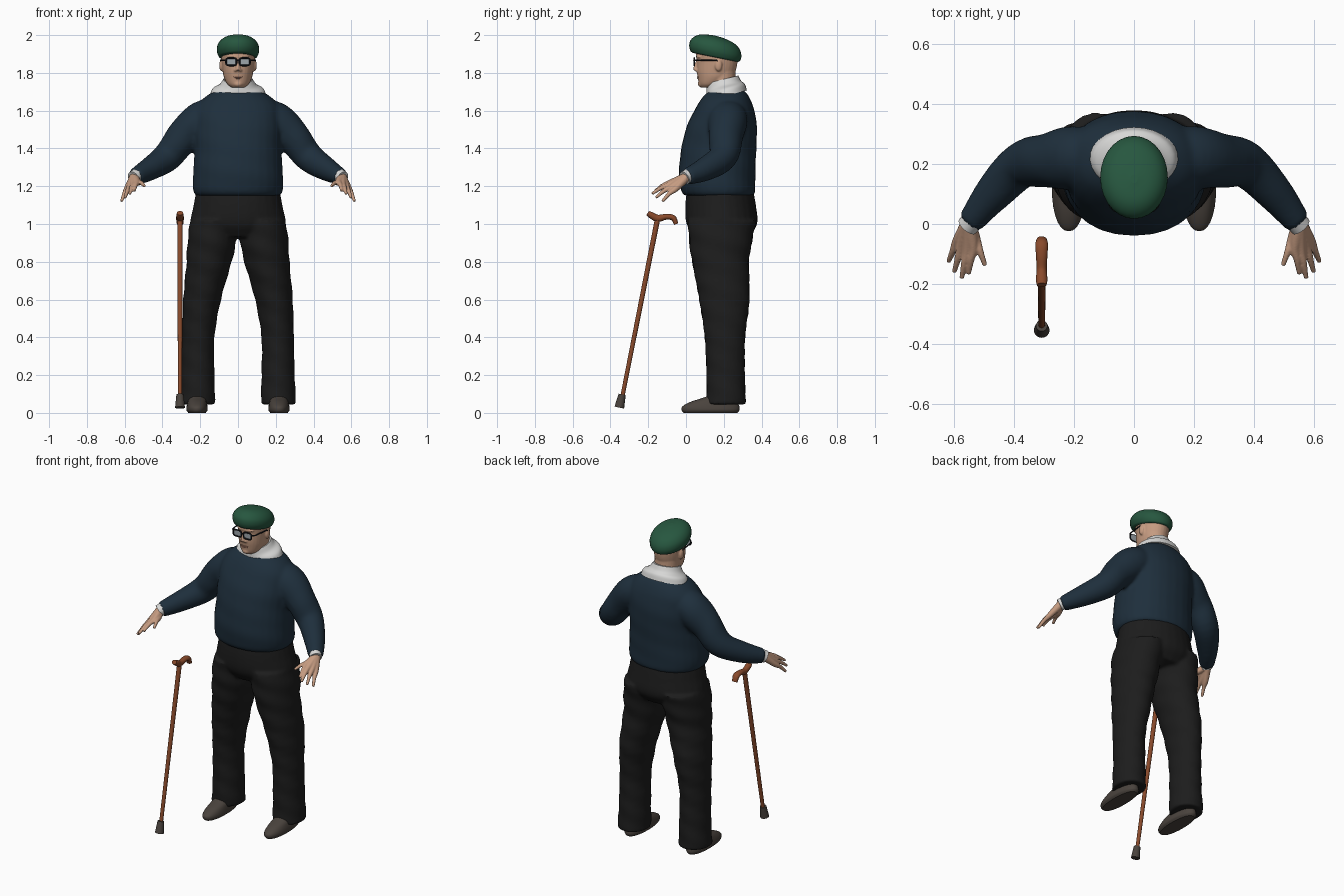
import bpy, bmesh, math
from mathutils import Vector

cube = bpy.data.objects.get("Cube")
if cube:
    bpy.data.objects.remove(cube, do_unlink=True)


def material(name, *rgb):
    m = bpy.data.materials.new(name)
    m.use_nodes = True
    m.diffuse_color = (*rgb, 1)
    bsdf = next(n for n in m.node_tree.nodes if n.type == "BSDF_PRINCIPLED")
    bsdf.inputs["Base Color"].default_value = (*rgb, 1)
    return m


skin = material("skin", .56, .33, .22)
lip = material("lip", .42, .2, .14)
linen = material("white_linen", .68, .68, .67)
navy = material("navy_wool", .013, .028, .045)
charcoal = material("charcoal_cloth", .012, .012, .012)
leather = material("grey_brown_leather", .068, .056, .047)
wood = material("red_brown_wood", .25, .068, .024)
green = material("green_felt", .02, .095, .05)
black = material("black_frame", .008, .009, .012)
glass = material("grey_lens", .34, .38, .41)


def smooth_path(rows, steps):
    """Catmull-Rom interpolation of whole rows (position and radii)."""
    rows = [Vector(r) for r in rows]
    out = []
    for i in range(len(rows) - 1):
        p, q = rows[i], rows[i + 1]
        m = (q - rows[i - 1]) / 2 if i else q - p
        n = (rows[i + 2] - p) / 2 if i + 2 < len(rows) else q - p
        for k in range(steps):
            t = k / steps
            s = t * t * (3 - 2 * t)
            out.append(p * (1 - s) + q * s + m * t * (1 - t) ** 2 - n * t * t * (1 - t))
    return out + [rows[-1]]


def rounded(angle, power):
    c, s = math.cos(angle), math.sin(angle)
    return (math.copysign(abs(c) ** power, c), math.copysign(abs(s) ** power, s))


def tube(bm, rows, flat=False, power=1, tilt=0, fold=0, steps=5, sides=28):
    """Loft of rings (x, y, z, radius, radius), level or square to the path."""
    path = smooth_path(rows, steps)
    span = Vector(path[-1][:3]) - Vector(path[0][:3])
    axis = min(range(3), key=lambda i: abs(span[i]))
    ref = Vector([float(i == axis) for i in range(3)])
    rings = []
    for i, row in enumerate(path):
        centre, a, b = Vector(row[:3]), row[3], row[4]
        if flat:
            u, v = Vector((1, 0, 0)), Vector((0, 1, tilt))
        else:
            ahead, behind = path[min(i + 1, len(path) - 1)], path[max(i - 1, 0)]
            t = (Vector(ahead[:3]) - Vector(behind[:3])).normalized()
            u = (ref - t * ref.dot(t)).normalized()
            v = t.cross(u)
        ring = []
        for k in range(sides):
            angle = math.tau * k / sides
            c, s = rounded(angle, power)
            g = 1 + fold * math.sin(48 * centre.z + 2 * angle + centre.x * 9)
            ring.append(bm.verts.new(centre + u * (a * c * g) + v * (b * s * g)))
        rings.append(ring)
    for lo, hi in zip(rings, rings[1:]):
        for k in range(sides):
            j = (k + 1) % sides
            bm.faces.new((lo[k], lo[j], hi[j], hi[k]))
    bm.faces.new(rings[0])
    bm.faces.new(rings[-1])


def part(name, mat, tubes, voxel=0, relax=4):
    """One object from several lofts, optionally fused into one skin."""
    bm = bmesh.new()
    for rows, opts in tubes:
        tube(bm, rows, **opts)
    bmesh.ops.recalc_face_normals(bm, faces=bm.faces)
    for f in bm.faces:
        f.smooth = len(f.verts) == 4
    mesh = bpy.data.meshes.new(name)
    bm.to_mesh(mesh)
    bm.free()
    mesh.materials.append(mat)
    ob = bpy.data.objects.new(name, mesh)
    bpy.context.collection.objects.link(ob)
    if voxel:
        fuse = ob.modifiers.new("fuse", "REMESH")
        fuse.mode, fuse.voxel_size, fuse.use_smooth_shade = "VOXEL", voxel, True
        soft = ob.modifiers.new("soften", "SMOOTH")
        soft.factor, soft.iterations = .5, relax
    return ob


def wire(name, mat, points, radius, cyclic=False):
    cu = bpy.data.curves.new(name, "CURVE")
    cu.dimensions, cu.bevel_depth, cu.bevel_resolution = "3D", radius, 2
    sp = cu.splines.new("POLY")
    sp.points.add(len(points) - 1)
    for p, co in zip(sp.points, points):
        p.co = (*co, 1)
    sp.use_cyclic_u = cyclic
    cu.materials.append(mat)
    bpy.context.collection.objects.link(bpy.data.objects.new(name, cu))


def side(rows, s):
    return [(s * r[0], *r[1:]) for r in rows]


def stack(*rows):
    """Centred level rings given as z, y, half width, half depth."""
    return [(0, y, z, a, b) for z, y, a, b in rows]


def blob(x, y, z, a, b, c):
    """Ellipsoid as a stack of level rings."""
    turns = [math.pi * (i / 8 - .5) for i in range(9)]
    return ([(x, y, z + c * math.sin(t), a * math.cos(t) + .0005, b * math.cos(t) + .0005)
             for t in turns], dict(flat=True, steps=1, sides=16))


BOTH = (("left", 1), ("right", -1))
LEVEL = dict(flat=True)

# Sweater: torso and sleeves fused
torso = stack((1.15, .175, .225, .182), (1.18, .17, .238, .197), (1.27, .165, .238, .203),
              (1.38, .172, .23, .2), (1.5, .187, .232, .189), (1.6, .203, .225, .16),
              (1.66, .21, .19, .13), (1.7, .215, .132, .1), (1.715, .217, .1, .075))
sleeve = [(.1, .22, 1.58, .09, .09), (.2, .22, 1.54, .105, .105), (.295, .21, 1.455, .09, .09),
          (.375, .195, 1.355, .077, .077), (.47, .1, 1.29, .062, .062), (.545, .005, 1.25, .044, .044)]
part("sweater", navy, [(torso, dict(flat=True, power=.92, fold=.006))]
     + [(side(sleeve, s), dict(fold=.015)) for _, s in BOTH], .011, 5)

# Trousers: seat and legs fused
seat = stack((1.21, .18, .215, .17), (1.1, .183, .235, .187), (1.0, .19, .25, .187), (.93, .19, .19, .14))
leg = [(.125, .19, 1.02, .128, .18), (.14, .183, .9, .128, .165), (.153, .183, .8, .12, .15),
       (.19, .203, .6, .1, .133), (.21, .206, .4, .086, .107), (.212, .21, .2, .088, .102),
       (.215, .212, .045, .094, .105)]
part("trousers", charcoal, [(seat, LEVEL)]
     + [(side(leg, s), dict(flat=True, fold=.022)) for _, s in BOTH], .01)

# Shoes, cuffs and hands
shoe = [(.217, .13, 0, .046, .142), (.217, .13, .014, .056, .153), (.217, .132, .035, .055, .15),
        (.216, .15, .06, .05, .122), (.215, .195, .09, .044, .08), (.215, .21, .13, .04, .06)]
cuff = [(.53, .02, 1.262, .036, .036), (.554, -.008, 1.244, .036, .036)]
wrist = (.55, .005, 1.25, .025, .025)
fingers = [((.535, -.075, 1.222), (.55, -.165, 1.175)), ((.555, -.08, 1.212), (.573, -.18, 1.16)),
           ((.573, -.07, 1.2), (.598, -.16, 1.14)), ((.587, -.055, 1.187), (.617, -.125, 1.12)),
           ((.528, -.045, 1.222), (.495, -.138, 1.2))]
for tag, s in BOTH:
    part(tag + "_shoe", leather, [(side(shoe, s), dict(flat=True, power=.9))])
    part(tag + "_cuff", linen, [(side(cuff, s), {})])
    digits = []
    for knuckle, tip in fingers:
        bend = (Vector(knuckle) + Vector(tip)) / 2 + Vector((0, 0, .006))
        rows = [wrist, (*knuckle, .017, .017), (*bend, .0115, .0115), (*tip, .008, .008)]
        digits.append((side(rows, s), dict(sides=12)))
    part(tag + "_hand", skin, digits, .004, 3)

# Shirt collar
collar = stack((1.68, .212, .15, .11), (1.715, .21, .135, .102), (1.735, .2, .1, .092),
               (1.765, .193, .078, .084))
part("shirt_collar", linen, [(collar, dict(flat=True, tilt=.25))])

# Head: neck, skull, nose, chin, brow and ears fused
neck = stack((1.68, .205, .074, .07), (1.75, .192, .072, .072), (1.82, .185, .074, .076))
skull = stack((1.722, .122, .034, .042), (1.74, .132, .056, .063), (1.775, .153, .074, .091),
              (1.81, .16, .081, .103), (1.86, .165, .087, .108), (1.91, .163, .09, .11), (1.95, .16, .08, .1))
nose = [(0, .068, 1.872, .008, .008), (0, .052, 1.838, .01, .01), (0, .05, 1.814, .015, .012)]
ears = [blob(s * .088, .172, 1.84, .011, .019, .032) for _, s in BOTH]
wings = [blob(s * .012, .057, 1.814, .009, .011, .008) for _, s in BOTH]
brow = blob(0, .075, 1.885, .058, .022, .012)
chin = blob(0, .083, 1.742, .026, .02, .018)
part("head", skin, [(neck, LEVEL), (skull, LEVEL), (nose, {}), brow, chin] + ears + wings, .005, 3)
part("lips", lip, [blob(0, .067, 1.779, .024, .009, .004), blob(0, .068, 1.772, .02, .009, .004)])

# Flat cap sloping down to the back
cap = stack((1.882, .155, .094, .12), (1.89, .155, .103, .131), (1.915, .155, .112, .138),
            (1.945, .155, .109, .132), (1.972, .155, .09, .108), (1.99, .15, .058, .068), (1.998, .15, .012, .014))
part("cap", green, [(cap, dict(flat=True, tilt=-.2))])

# Glasses
for tag, s in BOTH:
    x, y, z = s * .036, .044, 1.859
    part(tag + "_lens", glass, [([(x, y, z, .028, .019), (x, y + .004, z, .028, .019)],
                                 dict(power=.6, steps=1))])
    loop = [rounded(math.tau * k / 28, .6) for k in range(28)]
    wire(tag + "_lens_frame", black, [(x + .028 * c, y, z + .02 * d) for c, d in loop], .0045, True)
    wire(tag + "_temple", black, [(s * .064, y, 1.868), (s * .08, .06, 1.868),
                                  (s * .092, .16, 1.868), (s * .09, .185, 1.85)], .004)
wire("glasses_bridge", black, [(-.009, .044, 1.864), (0, .042, 1.867), (.009, .044, 1.864)], .004)

# Walking stick
cx = -.307
part("stick_shaft", wood, [([(cx, -.34, .07, .011, .011), (cx, -.15, 1.03, .014, .014)], {})])
handle = [(cx, -.203, 1.058, .016, .013), (cx, -.185, 1.047, .019, .017), (cx, -.15, 1.03, .017, .019),
          (cx, -.105, 1.038, .019, .015), (cx, -.068, 1.032, .021, .015), (cx, -.052, 1.0, .017, .012)]
part("stick_handle", wood, [(handle, {})])
part("stick_rubber_tip", leather, [([(cx, -.353, .028, .026, .026), (cx, -.338, .098, .019, .019)], {})])
